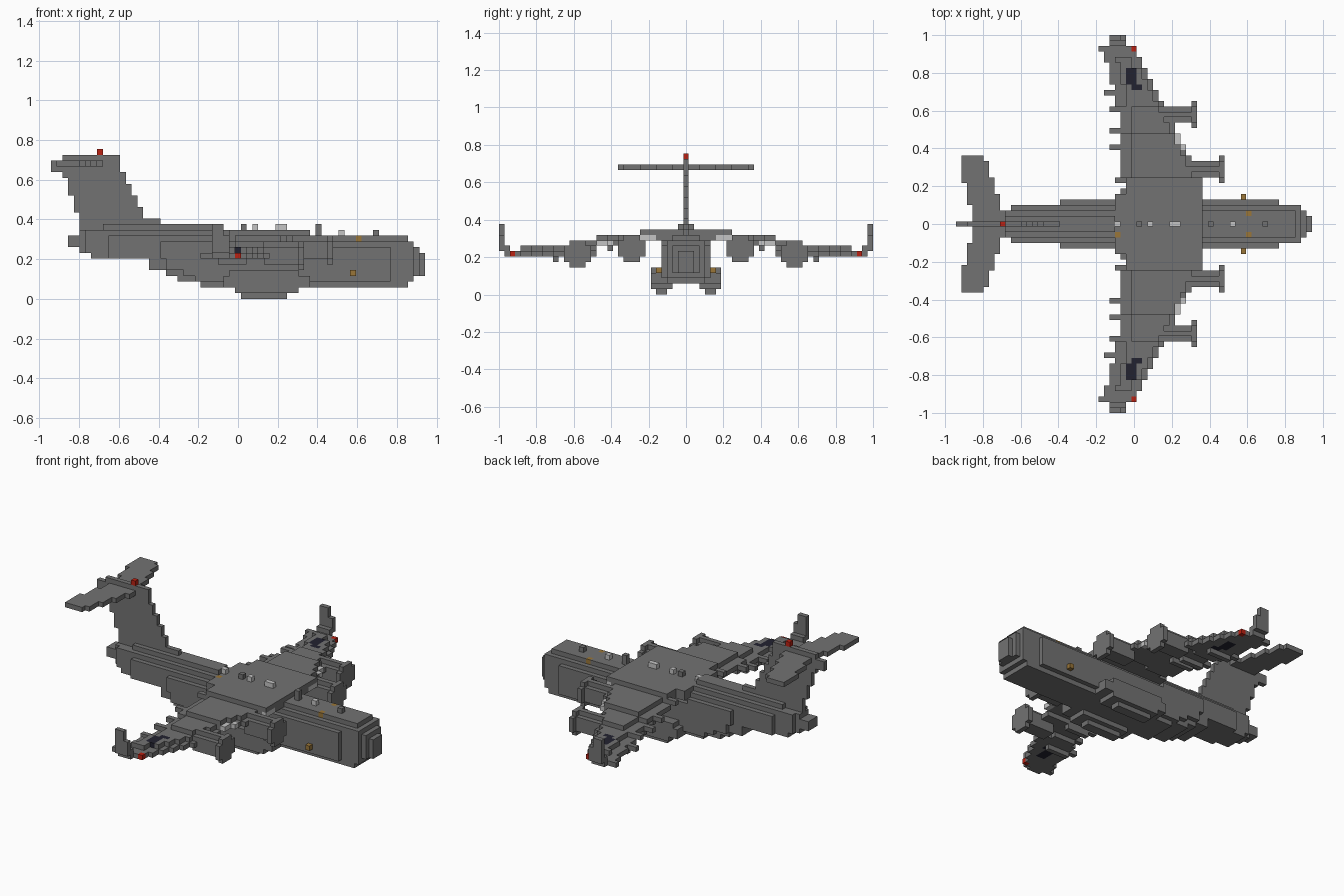
import bpy
import bmesh
from mathutils import Vector

old = bpy.data.objects.get("Cube")
if old:
    bpy.data.objects.remove(old, do_unlink=True)

V = 2 / 69  # edge of one block; the wingspan is 69 blocks


def material(name, r, g, b):
    m = bpy.data.materials.new(name)
    m.use_nodes = True
    m.diffuse_color = (r, g, b, 1)
    m.node_tree.nodes["Principled BSDF"].inputs["Base Color"].default_value = (r, g, b, 1)
    return m


GREY = material("body grey", 0.17, 0.17, 0.17)
LIGHT = material("light grey", 0.56, 0.56, 0.56)
RED = material("signal red", 0.5, 0.015, 0.006)
GOLD = material("dull gold", 0.32, 0.18, 0.04)
NAVY = material("dark navy", 0.016, 0.016, 0.03)

parts = {}     # name -> (cells, material)
owner = set()  # every block already claimed


def add(name, cells, mat=GREY):
    cells = set(cells) - owner
    owner.update(cells)
    parts[name] = (cells, mat)


def box(i0, i1, j0, j1, k0, k1):
    return {(i, j, k) for i in range(i0, i1 + 1)
            for j in range(j0, j1 + 1) for k in range(k0, k1 + 1)}


def mirror(cells):
    return set(cells) | {(i, -j, k) for i, j, k in cells}


# Fuselage: first and last block of each layer, then rounded sections
AFT = {2: -6, 3: -10, 4: -12, 5: -15, 6: -15, 7: -25, 8: -27, 9: -29, 10: -29, 11: -27, 12: -23}
NOSE = {2: 29, 3: 30, 8: 31, 9: 30, 10: 29, 11: -4, 12: -4}


def half_width(i, k):
    w = 13 - k if i < -3 else 12 - k
    w = min(4, w, k + 1)
    if i - AFT[k] < 3:
        w = min(w, 3)
    if i < -13:
        w = min(w, 3)
    if i < -22:
        w = min(w, 2)
    if i < -26:
        w = min(w, 1)
    if i > 26:
        w = min(w, 3, 33 - i)
    return w


fuselage = set()
for k, start in AFT.items():
    for i in range(start, NOSE.get(k, 32) + 1):
        w = half_width(i, k)
        fuselage |= box(i, i, -w, w, k, k)

# Wing planform and height by distance from the centre
def wing_front(j):
    return 12 if j < 8 else -2 if j > 32 else round(12 - 0.48 * (j - 7))


def wing_back(j):
    for limit, back in ((5, -3), (8, -1), (21, -2), (25, -3), (29, -4), (31, -5), (32, -6)):
        if j <= limit:
            return back
    return -4


def wing_top(i, j):
    if j > 30 or (j > 28 and i >= 0):
        return 7
    return 11 if j <= 8 else 10 if j <= 16 else 9 if j <= 21 else 8


wing = set()
for j in range(34):
    for i in range(wing_back(j), wing_front(j) + 1):
        top = wing_top(i, j)
        edge = i == wing_front(j) or i < wing_back(j) + 2
        low = max(7, top - 1)
        if edge and j > 8:
            top = low
        wing |= box(i, i, j, j, low, top)

# Coloured blocks claim their places first
lamps = {c for c in wing if c[1] in (6, 7, 8, 14, 15, 16)
         and c[0] == wing_front(c[1]) and c[2] == (10 if c[1] < 9 else 9)}
patches = {c for c in wing if (c[1] in (26, 27, 28) and c[0] in (-1, 0))
           or (c[1] == 25 and c[0] in (0, 1))}
patches |= box(0, 0, 26, 28, 8, 8)
add("landing_lamps", mirror(lamps), LIGHT)
add("wing_patches", mirror(patches), NAVY)
add("wingtip_lights", mirror({(0, 32, 7)}), RED)
add("tail_beacon", {(-24, 0, 25)}, RED)
add("side_sensors", mirror({(20, 5, 4), (21, 2, 10)}) | {(-3, -2, 11)}, GOLD)
add("pale_antennas", {(-3, 0, 12), (3, 0, 12), (7, 0, 12), (8, 0, 12), (18, 0, 11)}, LIGHT)
add("grey_antennas", {(1, 0, 12), (14, 0, 11), (14, 0, 12), (24, 0, 11)})
add("fuselage", fuselage)
add("wings", mirror(wing))

# Winglets
add("winglets", mirror(box(-4, -2, 33, 33, 7, 8) | box(-4, -2, 34, 34, 8, 10)
                       | box(-4, -3, 34, 34, 11, 12)))

# Flap track fairings under the trailing edge
fairings = set()
for j in (8, 14, 17, 21, 24):
    low = max(7, wing_top(0, j) - 1)
    back = wing_back(j)
    fairings |= box(back - 2, back + 1, j, j, low, low)
    fairings |= box(back, back + 4, j, j, low - 1, low - 1)
add("flap_fairings", mirror(fairings))

# Engines: inlet ring, nacelle and pylon
def engine(front, j, k):
    ring = {c for c in box(front, front, j - 2, j + 2, k - 2, k + 2)
            if abs(c[1] - j) + abs(c[2] - k) < 4}
    nacelle = box(front - 6, front - 1, j - 1, j + 1, k - 1, k + 1)
    pylon = box(front - 7, front - 1, j, j, k + 1, k + 2)
    return ring | nacelle | pylon


add("inner_engines", mirror(engine(16, 10, 8)))
add("outer_engines", mirror(engine(11, 20, 7)))

# Landing gear pods
add("gear_pods", mirror(box(1, 8, 4, 5, 0, 0) | box(0, 10, 3, 6, 1, 1)
                        | box(-2, 12, 4, 6, 2, 3) | box(-1, 10, 4, 6, 4, 4)))

# Fin with its fairing, and the high tailplane
fin = box(-27, -14, 0, 0, 12, 13) | box(-30, -21, 0, 0, 24, 24) | box(-32, -21, 0, 0, 22, 23)
for k in range(14, 22):
    fin |= box(-29 + (20 - k) // 3, -21 + (23 - k) // 2, 0, 0, k, k)
add("fin", fin)
tailplane = set()
for j in range(13):
    back = -31 if j >= 8 else -30 if j >= 4 else -29
    tailplane |= box(back, -24 - j // 3, j, j, 23, 23)
add("tailplane", mirror(tailplane))


# Turn each part into a mesh of its exposed block faces
DIRECTIONS = [Vector(s * (a == n) for a in range(3)) for n in range(3) for s in (-1, 1)]


def build(name, cells, mat):
    bm = bmesh.new()
    corners = {}

    def corner(p):
        key = tuple(round(c * 2) for c in p)
        if key not in corners:
            corners[key] = bm.verts.new(p * V)
        return corners[key]

    for cell in sorted(cells):
        centre = Vector(cell) + Vector((0, 0, 0.5))
        for d in DIRECTIONS:
            if tuple(int(a + b) for a, b in zip(cell, d)) in owner:
                continue
            u = Vector((d.y, d.z, d.x))
            w = d.cross(u)
            quad = [centre + (d + u * a + w * b) / 2
                    for a, b in ((-1, -1), (1, -1), (1, 1), (-1, 1))]
            bm.faces.new([corner(p) for p in quad])
    mesh = bpy.data.meshes.new(name)
    bm.to_mesh(mesh)
    bm.free()
    mesh.materials.append(mat)
    bpy.context.collection.objects.link(bpy.data.objects.new(name, mesh))


for part_name, (part_cells, part_mat) in parts.items():
    build(part_name, part_cells, part_mat)
